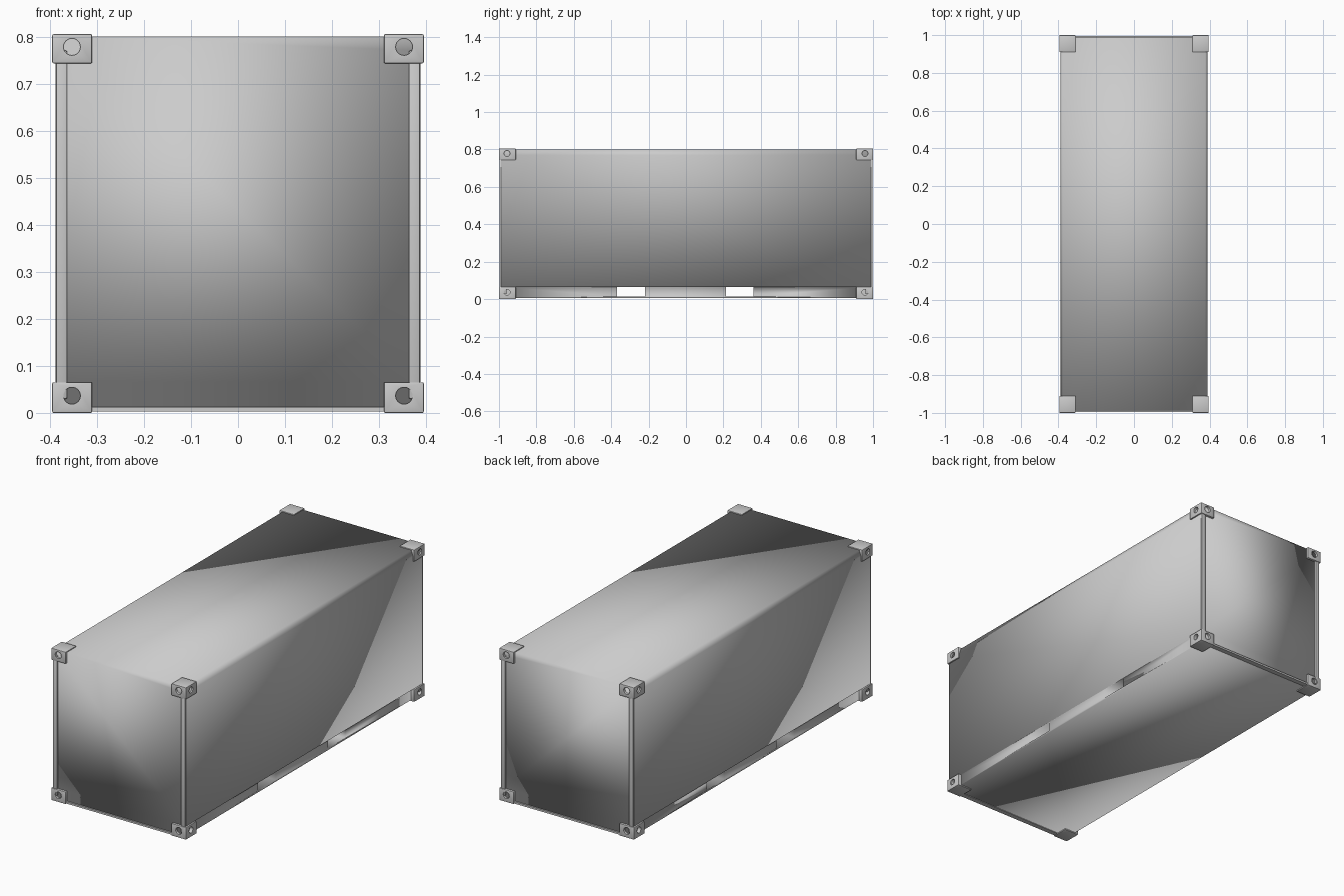
import bpy, bmesh, math
from mathutils import Matrix

if "Cube" in bpy.data.objects:
    bpy.data.objects.remove(bpy.data.objects["Cube"])


def add_object(name, bm):
    bmesh.ops.recalc_face_normals(bm, faces=bm.faces)
    mesh = bpy.data.meshes.new(name)
    bm.to_mesh(mesh)
    bm.free()
    obj = bpy.data.objects.new(name, mesh)
    bpy.context.collection.objects.link(obj)
    return obj


def box(name, x, y, z, bevel=0):
    bm = bmesh.new()
    size = [b - a for a, b in (x, y, z)]
    centre = [(a + b) / 2 for a, b in (x, y, z)]
    bmesh.ops.create_cube(bm, size=1, matrix=Matrix.Translation(centre) @ Matrix.Diagonal((*size, 1)))
    if bevel:
        bmesh.ops.bevel(bm, geom=bm.edges[:], offset=bevel, segments=2, profile=0.5, affect='EDGES')
    return add_object(name, bm)


def cylinder(name, centre, axis, radius, depth):
    bm = bmesh.new()
    turn = Matrix.Rotation(math.pi / 2, 4, 'X' if axis == 'y' else 'Y')
    bmesh.ops.create_cone(bm, cap_ends=True, segments=24, radius1=radius, radius2=radius,
                          depth=depth, matrix=Matrix.Translation(centre) @ turn)
    return add_object(name, bm)


def cut(obj, cutter):
    mod = obj.modifiers.new("cut", 'BOOLEAN')
    mod.operation = 'DIFFERENCE'
    mod.solver = 'EXACT'
    mod.object = cutter
    bpy.context.view_layer.objects.active = obj
    bpy.ops.object.modifier_apply(modifier=mod.name)
    bpy.data.objects.remove(cutter)


def smooth(obj, angle):
    bpy.ops.object.select_all(action='DESELECT')
    obj.select_set(True)
    bpy.context.view_layer.objects.active = obj
    bpy.ops.object.shade_smooth_by_angle(angle=math.radians(angle))


# Container body: half section mirrored, extruded along the length
half = [(0.378, 0.8), (0.388, 0.77), (0.388, 0.066), (0.376, 0.066), (0.376, 0.006)]
section = half + [(-x, z) for x, z in reversed(half)]
bm = bmesh.new()
face = bm.faces.new([bm.verts.new((x, -0.988, z)) for x, z in section])
ext = bmesh.ops.extrude_face_region(bm, geom=[face])
bmesh.ops.translate(bm, vec=(0, 1.976, 0), verts=[v for v in ext["geom"] if isinstance(v, bmesh.types.BMVert)])
body = add_object("container_body", bm)

# Forklift pockets running through the base
for y0, y1 in ((-0.37, -0.22), (0.215, 0.36)):
    cut(body, box("pocket_cutter", (-0.5, 0.5), (y0, y1), (0.015, 0.065)))
smooth(body, 180)

# End sills
for s, label in ((-1, "front"), (1, "back")):
    smooth(box(label + "_sill", (-0.33, 0.33), sorted((s * 0.97, s * 0.996)), (0.003, 0.013)), 30)

# Corner posts and corner castings with round lifting holes
for sx, side in ((-1, "left"), (1, "right")):
    for sy, end in ((-1, "front"), (1, "back")):
        smooth(box(f"{end}_{side}_post", sorted((sx * 0.363, sx * 0.387)),
                   sorted((sy * 0.96, sy * 0.997)), (0.03, 0.77), 0.003), 30)
        for z0, z1, level in ((0, 0.065, "lower"), (0.743, 0.805, "upper")):
            casting = box(f"{level}_{end}_{side}_casting", sorted((sx * 0.31, sx * 0.395)),
                          sorted((sy * 0.91, sy)), (z0, z1), 0.003)
            zc = (z0 + z1) / 2 + 0.004
            cut(casting, cylinder("end_hole", (sx * 0.353, sy, zc), 'y', 0.018, 0.044))
            cut(casting, cylinder("side_hole", (sx * 0.395, sy * 0.957, zc), 'x', 0.016, 0.036))
            smooth(casting, 35)
